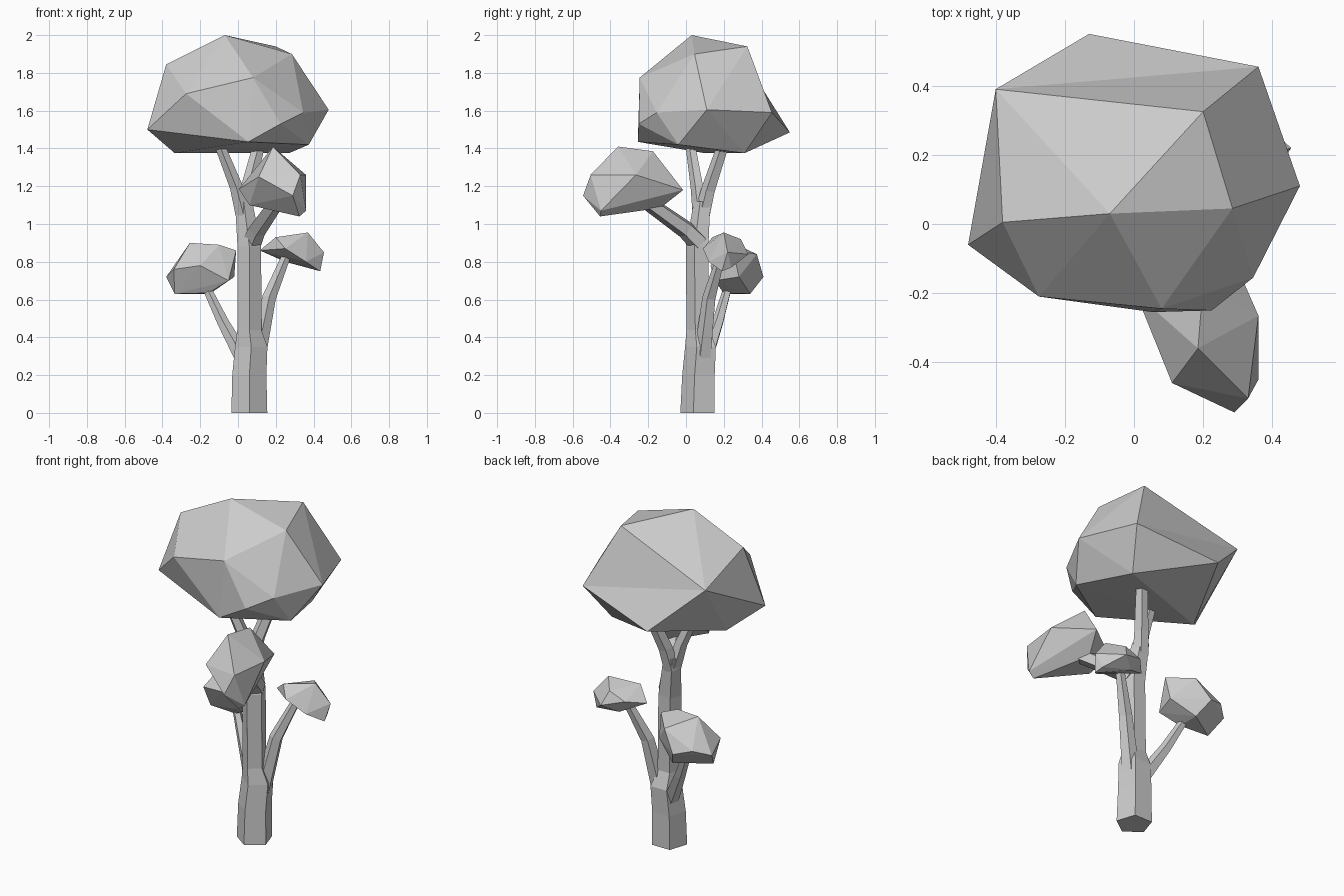
import bpy, bmesh, math
from mathutils import Vector

old = bpy.data.objects.get("Cube")
if old:
    bpy.data.objects.remove(old, do_unlink=True)

grey = bpy.data.materials.new("plain grey")
grey.use_nodes = True
grey.diffuse_color = (0.6, 0.6, 0.6, 1)
grey.node_tree.nodes["Principled BSDF"].inputs["Base Color"].default_value = (0.6, 0.6, 0.6, 1)


def finish(name, bm):
    bmesh.ops.recalc_face_normals(bm, faces=bm.faces)
    mesh = bpy.data.meshes.new(name)
    bm.to_mesh(mesh)
    bm.free()
    mesh.materials.append(grey)
    obj = bpy.data.objects.new(name, mesh)
    bpy.context.collection.objects.link(obj)
    return obj


def foliage(name, corners, valley=None):
    """Faceted clump: the hull of its corners, with one optional edge turned inwards."""
    bm = bmesh.new()
    verts = [bm.verts.new(c) for c in corners]
    result = bmesh.ops.convex_hull(bm, input=verts)
    if valley:
        edge = bm.edges.get([verts[i] for i in valley])
        if edge and len(edge.link_faces) == 2:
            bmesh.utils.edge_rotate(edge, True)
    loose = [v for v in bm.verts if not v.link_faces]
    bmesh.ops.delete(bm, geom=loose, context='VERTS')
    return finish(name, bm)


def limb(name, path, radii, sides=5, level=False):
    """Tapering five-sided limb along a path; level keeps its rings horizontal."""
    bm = bmesh.new()
    pts = [Vector(p) for p in path]
    rings = []
    for i, (p, r) in enumerate(zip(pts, radii)):
        along = (pts[min(i + 1, len(pts) - 1)] - pts[max(i - 1, 0)]).normalized()
        if level:
            along = Vector((0, 0, 1))
        turn = Vector((0, 0, 1)).rotation_difference(along)
        ring = []
        for k in range(sides):
            a = math.tau * k / sides - math.pi / 2
            ring.append(bm.verts.new(p + turn @ Vector((r * math.cos(a), r * math.sin(a), 0))))
        rings.append(ring)
    for low, high in zip(rings, rings[1:]):
        for k in range(sides):
            n = (k + 1) % sides
            bm.faces.new((low[k], low[n], high[n], high[k]))
    bm.faces.new(rings[0][::-1])
    bm.faces.new(rings[-1])
    return finish(name, bm)


# Trunk and branches
limb("trunk",
     [(.06, .07, 0), (.06, .075, .2), (.07, .085, .35), (.06, .07, .44), (.06, .065, .88), (.03, .09, 1.12)],
     [.1, .095, .09, .067, .066, .048], level=True)
limb("crown_branch_right", [(.03, .08, 1.05), (-.01, .06, 1.2), (-.11, .02, 1.45)], [.045, .036, .027])
limb("crown_branch_left", [(.03, .09, 1.05), (.05, .12, 1.18), (.12, .21, 1.45)], [.045, .04, .032])
limb("front_branch", [(.07, .07, .9), (.1, .0, .97), (.22, -.24, 1.14)], [.055, .05, .04])
limb("back_branch", [(.03, .1, .28), (-.08, .17, .48), (-.18, .23, .69)], [.045, .032, .022])
limb("left_branch", [(.1, .09, .3), (.165, .125, .61), (.26, .19, .84)], [.05, .038, .024])

# Crown
foliage("crown", [
    (-.13, .55, 1.485), (.2, .325, 1.94), (-.4, .39, 1.74), (.36, .455, 1.59),
    (-.48, -.06, 1.5), (.48, .11, 1.605), (.345, -.155, 1.59), (.225, -.25, 1.53),
    (.08, -.245, 1.775), (-.275, -.21, 1.69), (.285, .045, 1.9), (-.07, .03, 2),
    (-.38, .005, 1.845), (.055, -.255, 1.435), (.375, -.04, 1.42), (.27, .31, 1.375),
    (-.335, .1, 1.375)], valley=(0, 1))

# Smaller clumps
foliage("front_foliage", [
    (.185, -.36, 1.41), (.2, -.175, 1.385), (.36, -.265, 1.26), (.33, -.505, 1.26),
    (.29, -.545, 1.15), (.36, -.45, 1.07), (.325, -.455, 1.04), (.11, -.46, 1.25),
    (.005, -.2, 1.185), (.25, -.015, 1.18), (.06, -.3, 1.1), (.2, -.135, 1.085)])
foliage("back_foliage", [
    (-.38, .3, .72), (-.34, .16, .76), (-.255, .25, .9), (-.1, .22, .89),
    (-.01, .25, .86), (-.02, .28, .72), (-.2, .13, .78), (-.05, .15, .7),
    (-.335, .22, .63), (-.155, .2, .635), (-.2, .41, .72), (-.12, .375, .84),
    (-.3, .37, .75), (-.15, .34, .63)])
foliage("left_foliage", [
    (.115, .2, .86), (.2, .14, .93), (.37, .2, .955), (.3, .29, .92),
    (.455, .22, .85), (.435, .19, .75), (.36, .12, .8), (.33, .33, .84),
    (.25, .09, .87), (.42, .24, .77), (.25, .27, .8), (.2, .29, .88)])
